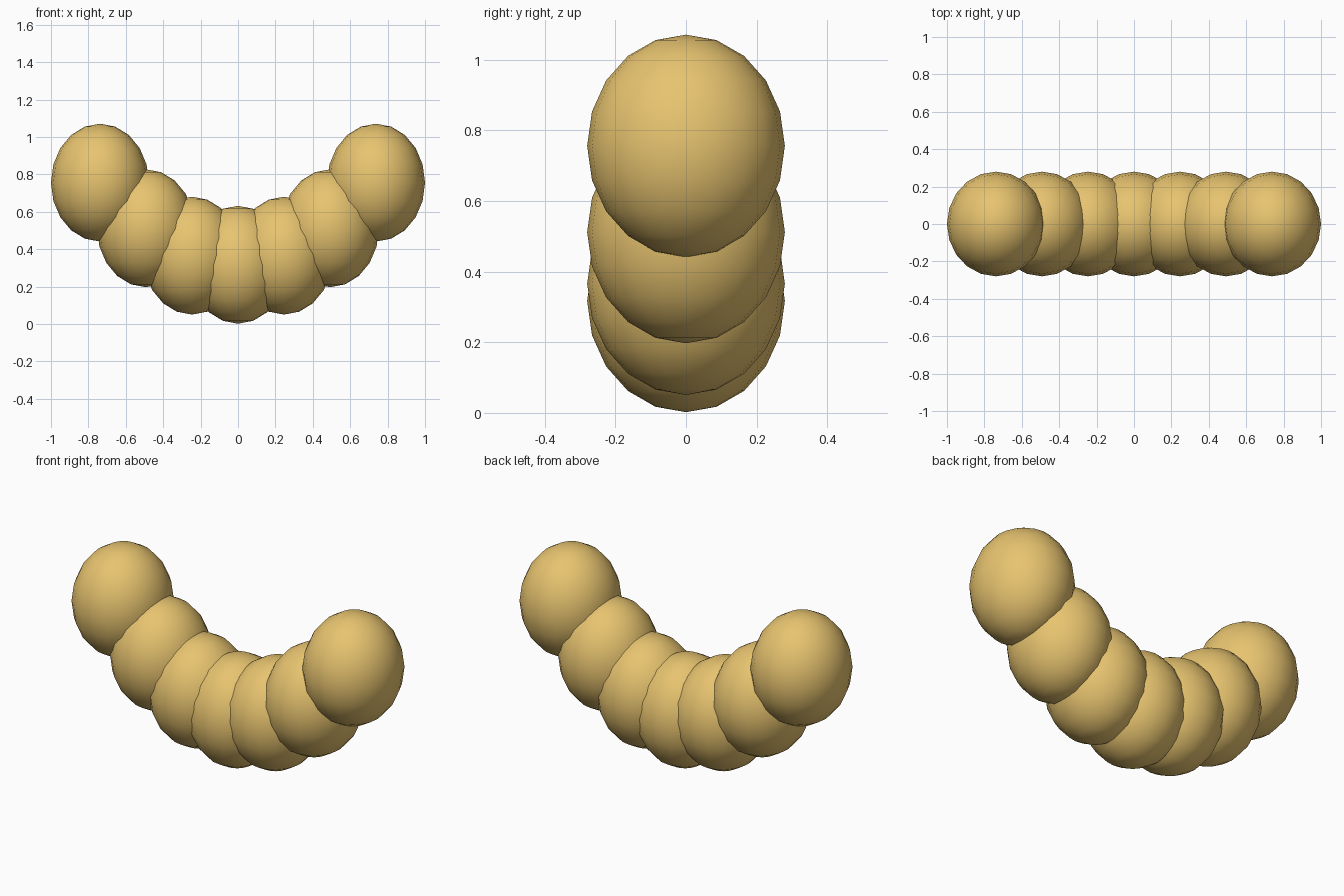
import bpy

if "Cube" in bpy.data.objects:
    bpy.data.objects.remove(bpy.data.objects["Cube"])

# golden skin
mat = bpy.data.materials.new("golden")
mat.diffuse_color = (0.80, 0.55, 0.16, 1)
mat.use_nodes = True
mat.node_tree.nodes["Principled BSDF"].inputs["Base Color"].default_value = mat.diffuse_color

STEP = 0.246                     # spacing along x
RX, RY, RZ = 0.262, 0.28, 0.315  # bead radii

# seven overlapping egg-shaped beads along a parabola
for i in range(-3, 4):
    bpy.ops.mesh.primitive_uv_sphere_add(
        segments=20, ring_count=10, radius=1,
        location=(i * STEP, 0, RZ + 0.002 + 0.0488 * i * i))
    bead = bpy.context.object
    bead.name = f"curved_body_segment_{i + 4}"
    bead.scale = (RX, RY, RZ)
    bpy.ops.object.transform_apply(location=False, rotation=False, scale=True)
    bpy.ops.object.shade_smooth()
    bead.data.materials.append(mat)
